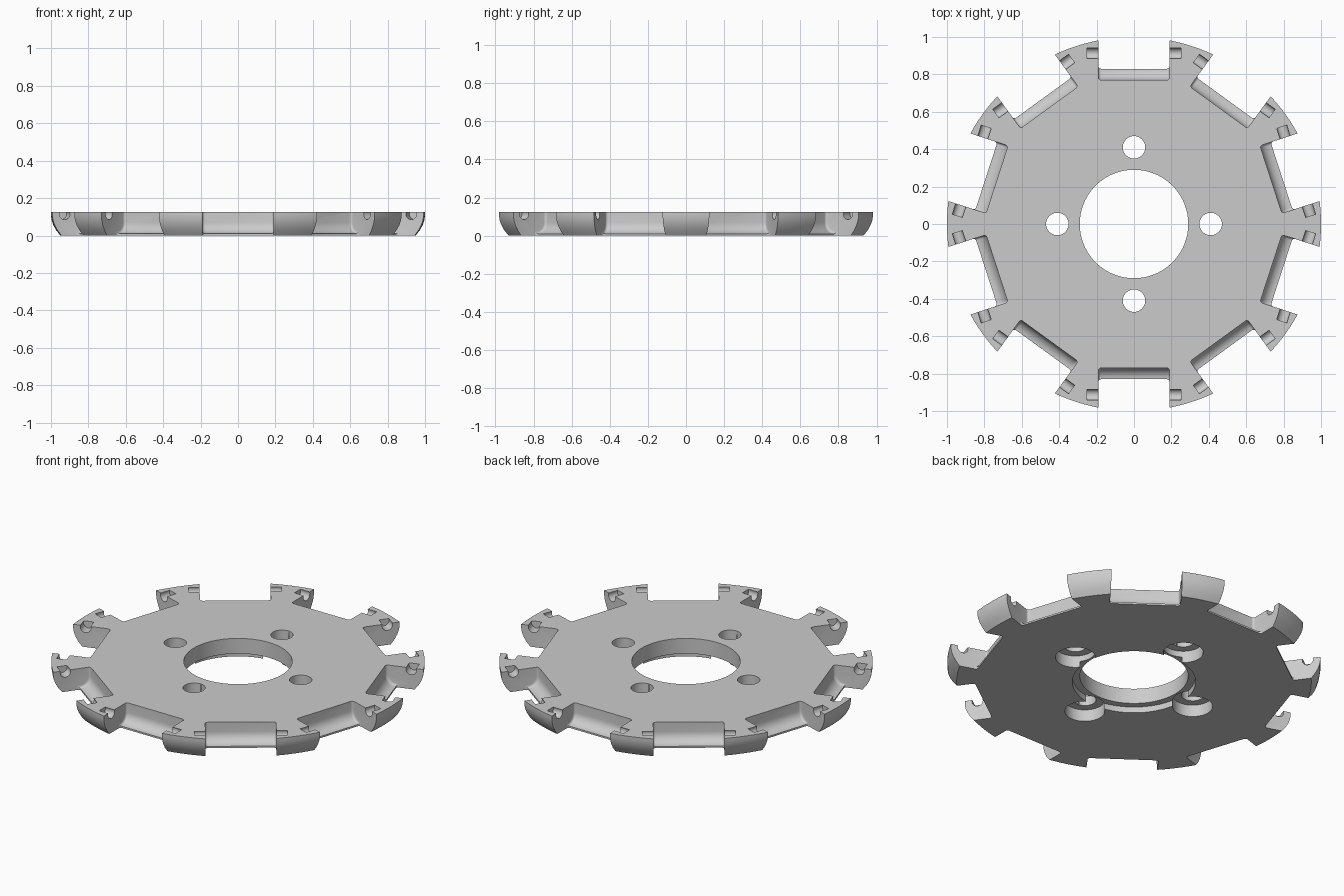
import bpy, bmesh, math
from mathutils import Matrix, Vector

cube = bpy.data.objects.get("Cube")
if cube:
    bpy.data.objects.remove(cube)

HEIGHT = 0.125
TEETH = 10
STEP = 2 * math.pi / TEETH
HALF_SLOT = 0.19

steel = bpy.data.materials.new("grey steel")
steel.use_nodes = True
steel.diffuse_color = (0.6, 0.6, 0.6, 1)
steel.node_tree.nodes["Principled BSDF"].inputs["Base Color"].default_value = (0.6, 0.6, 0.6, 1)


def make_object(name, bm):
    bmesh.ops.remove_doubles(bm, verts=bm.verts, dist=1e-5)
    bmesh.ops.recalc_face_normals(bm, faces=bm.faces)
    mesh = bpy.data.meshes.new(name)
    bm.to_mesh(mesh)
    bm.free()
    mesh.materials.append(steel)
    obj = bpy.data.objects.new(name, mesh)
    bpy.context.collection.objects.link(obj)
    return obj


def lathe(bm, profile, steps, centre=(0, 0, 0)):
    """Spin a closed (radius, height) loop around a vertical axis."""
    c = Vector(centre)
    rings = []
    for i in range(steps):
        a = 2 * math.pi * i / steps
        rings.append([bm.verts.new(c + Vector((r * math.cos(a), r * math.sin(a), z)))
                      for r, z in profile])
    n = len(profile)
    for i in range(steps):
        this, after = rings[i], rings[(i + 1) % steps]
        for j in range(n):
            k = (j + 1) % n
            bm.faces.new((this[j], this[k], after[k], after[j]))


def cut(target, name, bm):
    """Subtract the cutter from the target, then discard it."""
    cutter = make_object(name, bm)
    cutter.hide_render = True
    mod = target.modifiers.new(name, 'BOOLEAN')
    mod.operation = 'DIFFERENCE'
    mod.solver = 'EXACT'
    mod.object = cutter
    bpy.context.view_layer.objects.active = target
    bpy.ops.object.modifier_apply(modifier=mod.name)
    bpy.data.objects.remove(cutter)


# Disc with rounded-under rim, centre bore and counterbore below
bm = bmesh.new()
rim = [(1.0, HEIGHT), (1.0, 0.105), (0.996, 0.08), (0.987, 0.055), (0.972, 0.028), (0.95, 0)]
lathe(bm, [(0.29, HEIGHT)] + rim + [(0.33, 0), (0.33, 0.035), (0.29, 0.035)], 180)
disc = make_object("cutter_disc", bm)

# Ten pockets between the teeth, with a concave floor and filleted corners
bm = bmesh.new()
wall = [(0.77, 0.2)]
for i in range(9):
    a = math.pi / 2 * i / 8
    wall.append((0.83 - 0.06 * math.cos(a), 0.07 - 0.06 * math.sin(a)))
wall += [(0.83, -0.1)]
outline = wall + [(1.2, -0.1), (1.2, 0.2)]
face = bm.faces.new([bm.verts.new((r, -HALF_SLOT, z)) for r, z in outline])
ext = bmesh.ops.extrude_face_region(bm, geom=[face])
moved = [v for v in ext["geom"] if isinstance(v, bmesh.types.BMVert)]
bmesh.ops.translate(bm, verts=moved, vec=(0, 2 * HALF_SLOT, 0))
bmesh.ops.recalc_face_normals(bm, faces=bm.faces)
corners = [e for e in bm.edges
           if all(v.co.x < 0.775 for v in e.verts)
           and abs(e.verts[0].co.y - e.verts[1].co.y) < 1e-4
           or all(v.co.x < 0.831 for v in e.verts)
           and abs(e.verts[0].co.y - e.verts[1].co.y) < 1e-4]
bmesh.ops.bevel(bm, geom=corners, offset=0.014, segments=4, profile=0.5, affect='EDGES')
base = bm.copy()
bm.free()
pocket_mesh = bpy.data.meshes.new("pocket")
base.to_mesh(pocket_mesh)
base.free()
bm = bmesh.new()
for k in range(TEETH):
    start = len(bm.verts)
    bm.from_mesh(pocket_mesh)
    bm.verts.ensure_lookup_table()
    bmesh.ops.rotate(bm, verts=bm.verts[start:], cent=(0, 0, 0),
                     matrix=Matrix.Rotation(STEP * (k + 0.5), 3, 'Z'))
bpy.data.meshes.remove(pocket_mesh)
cut(disc, "pocket_cutter", bm)

# Round seat grooves on both flanks of every tooth
bm = bmesh.new()
for k in range(TEETH):
    for side in (-1, 1):
        place = (Matrix.Rotation(STEP * (k + 0.5), 4, 'Z')
                 @ Matrix.Translation((0.912, side * 0.2, 0.115))
                 @ Matrix.Rotation(math.pi / 2, 4, 'X'))
        bmesh.ops.create_cone(bm, cap_ends=True, segments=24, radius1=0.03,
                              radius2=0.03, depth=0.1, matrix=place)
cut(disc, "seat_cutter", bm)

# Four bolt holes, counterbored from below
for k in range(4):
    a = math.pi / 2 * k
    bm = bmesh.new()
    spot = Vector((0.41 * math.cos(a), 0.41 * math.sin(a), 0))
    for radius, low, high in ((0.06, -0.1, 0.2), (0.107, -0.1, 0.07)):
        part = bmesh.new()
        bmesh.ops.create_cone(part, cap_ends=True, segments=48, radius1=radius, radius2=radius,
                              depth=high - low,
                              matrix=Matrix.Translation(spot + Vector((0, 0, (low + high) / 2))))
        cut(disc, "bolt_hole_cutter", part)
    bm.free()

# Smooth curved walls, crisp edges
bpy.ops.object.select_all(action='DESELECT')
disc.select_set(True)
bpy.context.view_layer.objects.active = disc
bpy.ops.object.shade_smooth_by_angle(angle=math.radians(30))
